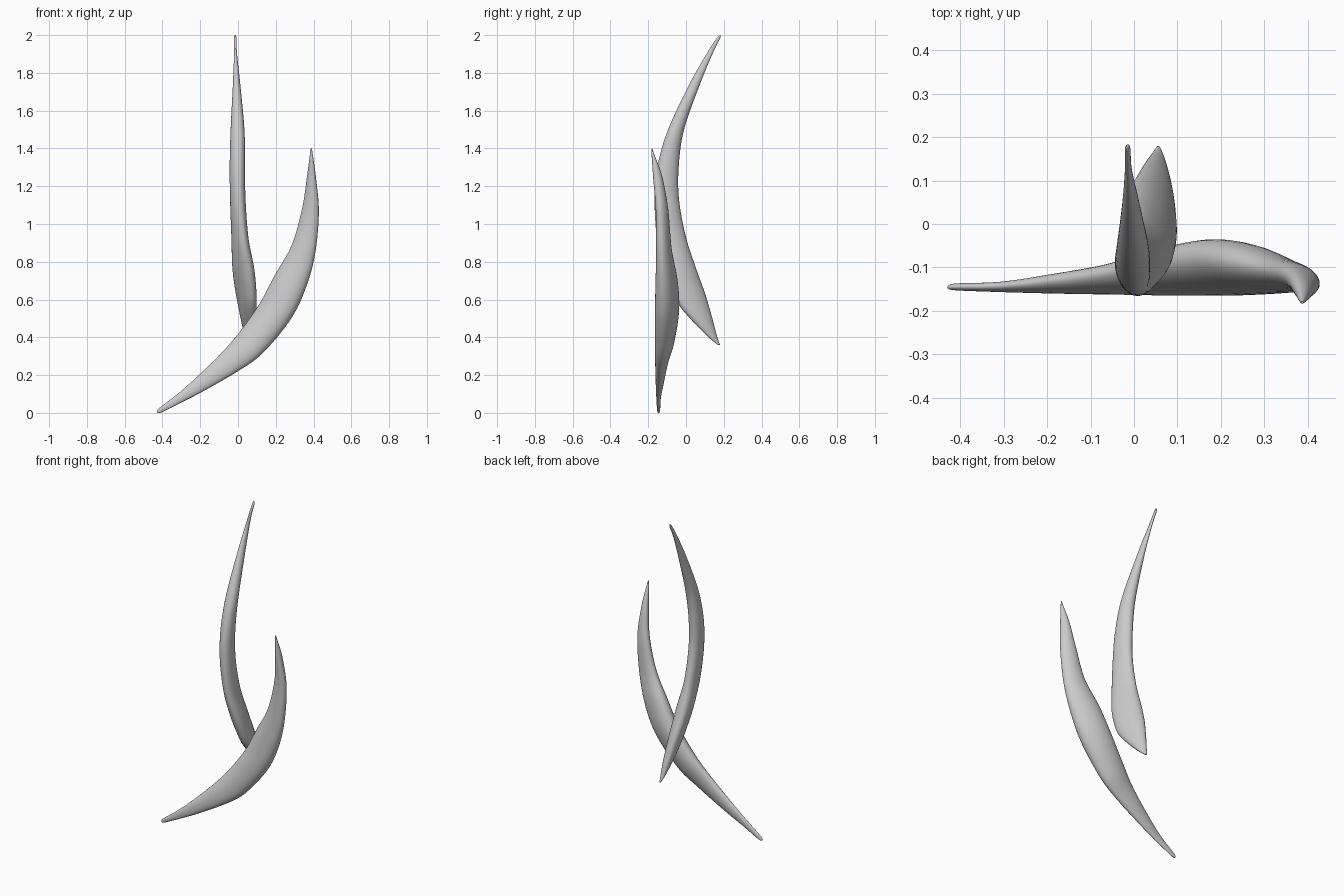
import bpy, math

SIDES, STEPS = 32, 8

grey = bpy.data.materials.new("plain_grey")
grey.diffuse_color = (0.6, 0.6, 0.6, 1)


def spline(a, b, c, d, t):
    """Smooth interpolation between b and c."""
    return 0.5 * (2 * b + (c - a) * t + (2 * a - 5 * b + 4 * c - d) * t * t
                  + (3 * b - a - 3 * c + d) * t ** 3)


def refine(rows):
    """Add smooth in-between sections."""
    out = []
    for i in range(len(rows) - 1):
        a, b = rows[max(i - 1, 0)], rows[i]
        c, d = rows[i + 1], rows[min(i + 2, len(rows) - 1)]
        for s in range(STEPS):
            out.append([spline(*v, s / STEPS) for v in zip(a, b, c, d)])
    return out + [list(rows[-1])]


def blade(name, rows):
    """Loft skewed ellipses; row = left x, left z, right x, right z, front y, back y, skew."""
    verts, faces = [], []
    sections = refine(rows)
    for x0, z0, x1, z1, y0, y1, skew in sections:
        phi = math.asin(max(-0.95, min(0.95, skew)))
        for k in range(SIDES):
            t = 2 * math.pi * k / SIDES
            c, s = math.cos(t) / 2, math.sin(t + phi) / 2
            verts.append(((x0 + x1) / 2 + (x1 - x0) * c,
                          (y0 + y1) / 2 + (y1 - y0) * s,
                          (z0 + z1) / 2 + (z1 - z0) * c))
    n = len(sections)
    for i in range(n - 1):
        for k in range(SIDES):
            j = (k + 1) % SIDES
            faces.append((i * SIDES + k, i * SIDES + j,
                          (i + 1) * SIDES + j, (i + 1) * SIDES + k))
    faces.append(tuple(reversed(range(SIDES))))
    faces.append(tuple(range((n - 1) * SIDES, n * SIDES)))
    mesh = bpy.data.meshes.new(name)
    mesh.from_pydata(verts, [], faces)
    mesh.materials.append(grey)
    mesh.update()
    obj = bpy.data.objects.new(name, mesh)
    bpy.context.collection.objects.link(obj)
    bpy.ops.object.select_all(action='DESELECT')
    obj.select_set(True)
    bpy.context.view_layer.objects.active = obj
    bpy.ops.object.shade_smooth_by_angle(angle=math.radians(60))
    return obj


# Tall upright blade: height, left x, right x, front y, back y, skew
tall = [
    (0.36, 0.052, 0.062, 0.168, 0.180, -0.3),
    (0.40, 0.038, 0.075, 0.120, 0.166, -0.4),
    (0.48, 0.018, 0.090, 0.040, 0.145, -0.45),
    (0.57, 0.000, 0.098, -0.037, 0.120, -0.5),
    (0.65, -0.015, 0.097, -0.078, 0.095, -0.5),
    (0.77, -0.030, 0.085, -0.120, 0.052, -0.45),
    (0.93, -0.035, 0.055, -0.155, 0.000, -0.35),
    (1.13, -0.042, 0.040, -0.166, -0.037, -0.2),
    (1.31, -0.044, 0.037, -0.150, -0.038, -0.15),
    (1.50, -0.039, 0.034, -0.095, -0.010, -0.1),
    (1.74, -0.027, 0.012, 0.018, 0.074, 0),
    (1.90, -0.021, -0.005, 0.108, 0.140, 0),
    (1.98, -0.021, -0.008, 0.160, 0.179, 0),
    (2.00, -0.017, -0.011, 0.177, 0.183, 0),
]
blade("tall_blade", [(x0, z, x1, z, y0, y1, k) for z, x0, x1, y0, y1, k in tall])

# Low sweeping blade crossing in front
blade("sweeping_blade", [
    (-0.430, 0.008, -0.426, 0.000, -0.149, -0.142, 0),
    (-0.415, 0.027, -0.402, 0.004, -0.153, -0.137, 0),
    (-0.320, 0.100, -0.290, 0.060, -0.157, -0.133, -0.1),
    (-0.220, 0.188, -0.178, 0.118, -0.160, -0.118, -0.2),
    (-0.085, 0.320, -0.005, 0.218, -0.163, -0.092, -0.3),
    (0.010, 0.430, 0.130, 0.315, -0.165, -0.060, -0.3),
    (0.115, 0.580, 0.275, 0.490, -0.165, -0.036, -0.3),
    (0.195, 0.730, 0.355, 0.650, -0.162, -0.045, -0.3),
    (0.285, 0.890, 0.407, 0.835, -0.158, -0.076, -0.3),
    (0.340, 1.085, 0.428, 1.060, -0.160, -0.094, -0.3),
    (0.365, 1.250, 0.413, 1.245, -0.174, -0.125, -0.2),
    (0.382, 1.380, 0.394, 1.380, -0.183, -0.172, 0),
    (0.385, 1.400, 0.390, 1.400, -0.183, -0.178, 0),
])
